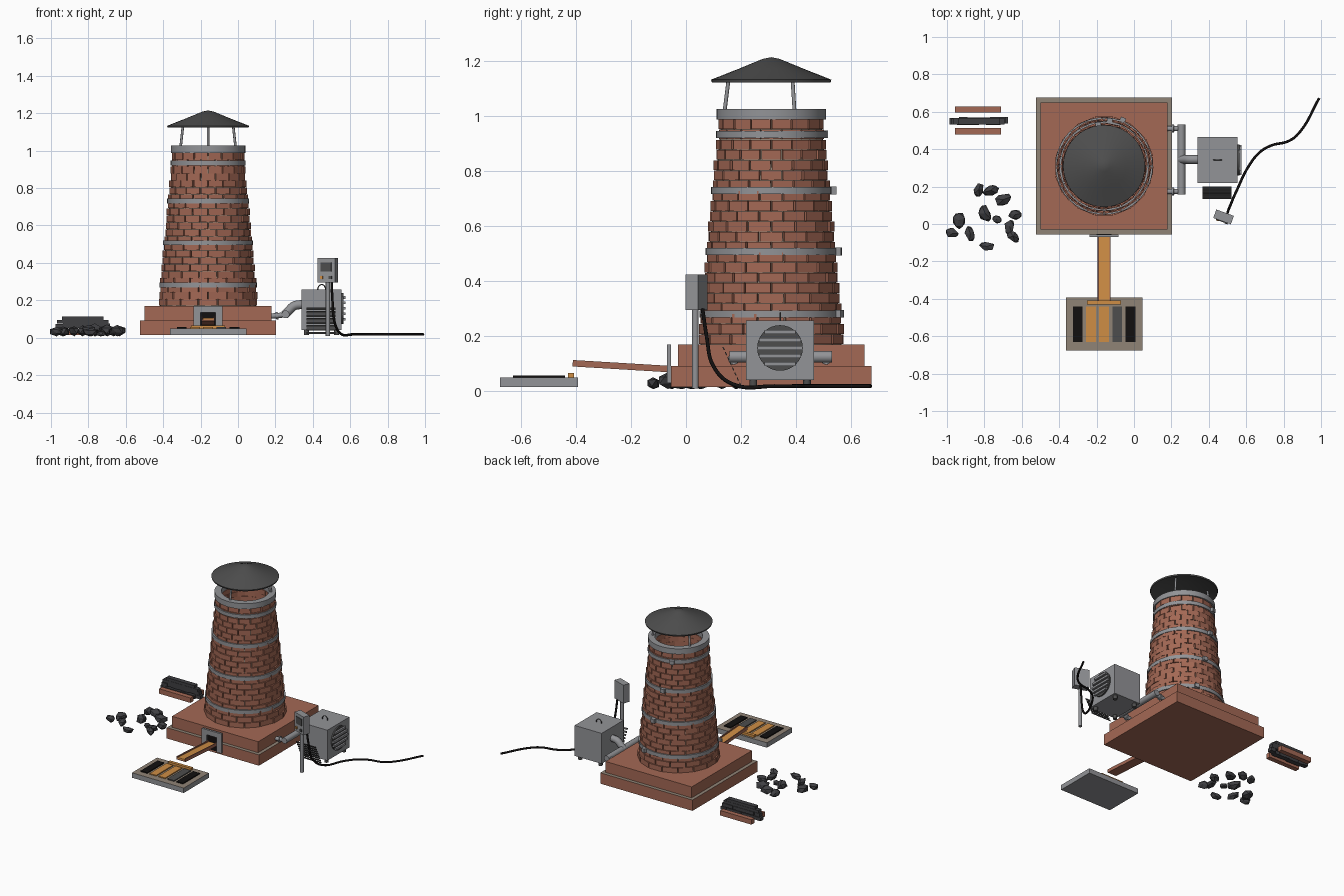
import bpy, bmesh, math, random
from math import sin, cos, pi, radians
from mathutils import Vector, Matrix

if "Cube" in bpy.data.objects:
    bpy.data.objects.remove(bpy.data.objects["Cube"])
random.seed(4)
CX, CY = -0.16, 0.31          # tower axis


def material(name, r, g, b):
    m = bpy.data.materials.new(name)
    m.use_nodes = True
    m.diffuse_color = (r, g, b, 1)
    m.node_tree.nodes["Principled BSDF"].inputs["Base Color"].default_value = (r, g, b, 1)
    return m


brick = material("brick red", 0.37, 0.14, 0.09)
mortar = material("mortar tan", 0.28, 0.23, 0.18)
steel = material("steel grey", 0.29, 0.295, 0.31)
dark = material("dark iron", 0.075, 0.075, 0.075)
coal = material("coal black", 0.05, 0.05, 0.055)
soot = material("soot black", 0.006, 0.005, 0.005)
molten = material("molten orange", 0.62, 0.27, 0.06)


def finish(bm, name, mats, smooth=False):
    bmesh.ops.recalc_face_normals(bm, faces=bm.faces)
    me = bpy.data.meshes.new(name)
    bm.to_mesh(me)
    bm.free()
    ob = bpy.data.objects.new(name, me)
    bpy.context.collection.objects.link(ob)
    for m in mats if isinstance(mats, list) else [mats]:
        me.materials.append(m)
    if smooth:
        bpy.ops.object.select_all(action='DESELECT')
        ob.select_set(True)
        bpy.context.view_layer.objects.active = ob
        bpy.ops.object.shade_smooth_by_angle(angle=radians(40))
    return ob


def add_box(bm, centre, size, rot=Matrix()):
    mat = Matrix.Translation(centre) @ rot @ Matrix.Diagonal((*size, 1))
    return bmesh.ops.create_cube(bm, size=1, matrix=mat)["verts"]


def box(name, centre, size, mat, rot=Matrix()):
    bm = bmesh.new()
    add_box(bm, centre, size, rot)
    return finish(bm, name, mat)


def span(name, lo, hi, mat):
    """Box between two corners."""
    lo, hi = Vector(lo), Vector(hi)
    return box(name, (lo + hi) / 2, hi - lo, mat)


def rod(name, a, b, r, mat, segs=16):
    a, b = Vector(a), Vector(b)
    bm = bmesh.new()
    rot = (b - a).to_track_quat('Z', 'Y').to_matrix().to_4x4()
    bmesh.ops.create_cone(bm, cap_ends=True, segments=segs, radius1=r, radius2=r,
                          depth=(b - a).length, matrix=Matrix.Translation((a + b) / 2) @ rot)
    return finish(bm, name, mat, True)


def lathe(name, profile, mat, segs=40):
    """Spin a radius/height profile round the tower axis."""
    bm = bmesh.new()
    vs = [bm.verts.new((CX + r, CY, z)) for r, z in profile]
    es = [bm.edges.new(p) for p in zip(vs, vs[1:])]
    bmesh.ops.spin(bm, geom=vs + es, cent=(CX, CY, 0), axis=(0, 0, 1), angle=2 * pi, steps=segs)
    bmesh.ops.remove_doubles(bm, verts=bm.verts, dist=0.0002)
    return finish(bm, name, mat, True)


def tube(name, points, r, mat):
    cu = bpy.data.curves.new(name, 'CURVE')
    cu.dimensions = '3D'
    cu.bevel_depth, cu.bevel_resolution, cu.resolution_u = r, 2, 6
    cu.use_fill_caps = True
    sp = cu.splines.new('BEZIER')
    sp.bezier_points.add(len(points) - 1)
    for bp, p in zip(sp.bezier_points, points):
        bp.co = p
        bp.handle_left_type = bp.handle_right_type = 'AUTO'
    cu.materials.append(mat)
    ob = bpy.data.objects.new(name, cu)
    bpy.context.collection.objects.link(ob)


def tower_r(z):
    return 0.266 - (z - 0.17) * 0.092


# Stepped plinth, mortar on the ledge
low = span("plinth_lower", (CX - .364, CY - .365, .015), (CX + .364, CY + .365, .092), [brick, mortar])
for p in low.data.polygons:
    p.material_index = int(p.normal.z > 0.5)
span("plinth_upper", (CX - .34, CY - .34, .092), (CX + .34, CY + .34, .17), brick)

# Tapered brick stack over a mortar core
COURSES, PER = 22, 16
step = (0.99 - 0.17) / COURSES
bm = bmesh.new()
for c in range(COURSES):
    z = 0.17 + (c + 0.5) * step
    for i in range(PER):
        a = (i + 0.5 * (c % 2)) * 2 * pi / PER
        r = tower_r(z) - random.uniform(0, 0.006)
        width = 2 * pi * (r - 0.004) / PER - 0.004
        add_box(bm, (CX + (r - .02) * cos(a), CY + (r - .02) * sin(a), z),
                (0.04, width, step - 0.002), Matrix.Rotation(a, 4, 'Z'))
finish(bm, "stack_bricks", brick)
lathe("mortar_core", [(tower_r(.17) - .009, .165), (tower_r(.99) - .009, .99), (.16, .99)], mortar)
lathe("stack_lining", [(.16, 1.0), (.2, .3), (0, .3)], soot)

# Steel bands with clamps stepping round the stack
for z, deg in ((.281, 68), (.508, 83), (.73, 98), (.934, 113)):
    r, a = tower_r(z) + .005, radians(deg)
    lathe("stack_band", [(r - .02, z - .013), (r, z - .013), (r, z + .013), (r - .02, z + .013)], steel)
    box("band_clamp", (CX + (r + .006) * cos(a), CY + (r + .006) * sin(a), z),
        (.024, .03, .028), steel, Matrix.Rotation(a, 4, 'Z'))
lathe("top_collar", [(.155, .988), (.199, .988), (.199, 1.027), (.155, 1.027), (.155, .988)], steel)

# Rain cap on three struts
for deg in (-90, 30, 150):
    u = Vector((cos(radians(deg)), sin(radians(deg)), 0))
    base = Vector((CX, CY, 0))
    rod("cap_strut", base + u * .172 + Vector((0, 0, 1.0)), base + u * .153 + Vector((0, 0, 1.15)), .007, steel, 10)
lathe("rain_cap", [(0, 1.195), (.216, 1.123), (.219, 1.133), (.12, 1.172), (.03, 1.209), (0, 1.215)], dark)

# Tap hole frame
for x in (-.219, -.101):
    span("tap_frame_side", (x - .019, -.07, .03), (x + .019, -.055, .17), steel)
span("tap_frame_top", (-.2, -.07, .134), (-.12, -.055, .17), steel)
span("tap_opening", (-.2, -.06, .03), (-.12, -.054, .134), soot)

# Sloped trough with molten metal
tilt = Matrix.Rotation(math.atan2(-.021, .35), 4, 'X')
box("trough_floor", (CX, -.235, .083), (.07, .355, .008), brick, tilt)
box("trough_metal", (CX, -.235, .091), (.056, .355, .008), molten, tilt)
for s in (-1, 1):
    box("trough_wall", (CX + s * .032, -.235, .091), (.007, .355, .023), brick, tilt)

# Casting tray with five moulds
tray = span("casting_tray", (-.364, -.676, .015), (.045, -.393, .05), [steel, mortar])
for p in tray.data.polygons:
    p.material_index = int(p.normal.z > 0.5)
for i, m in enumerate((soot, molten, molten, dark, soot)):
    x = CX + (i - 2) * .0705
    span("mould", (x - .026, -.63, .049), (x + .026, -.44, .057), m)
span("tray_runner", (-.25, -.43, .049), (-.07, -.408, .066), molten)

# Blower housing with feet, handle and round grille
span("blower_housing", (.34, .218, .04), (.553, .466, .257), steel)
for x in (.366, .527):
    for y in (.245, .44):
        rod("blower_foot", (x, y, .014), (x, y, .045), .014, dark, 12)
tube("blower_handle", [(.447 + .021 * cos(t * pi / 6), .343, .257 + .027 * sin(t * pi / 6)) for t in range(7)], .003, dark)
rod("grille_disc", (.55, .342, .157), (.563, .342, .157), .083, dark, 32)
for i in range(-2, 3):
    dz = i * .029
    half = math.sqrt(.081 ** 2 - dz ** 2)
    span("grille_bar", (.56, .342 - half, .15 + dz), (.575, .342 + half, .164 + dz), steel)

# Leaning louvre slats in front of the blower
for i in range(8):
    t = i / 7
    box("louvre_slat", (.443, .137 + .06 * t, .155 - .13 * t), (.155, .004, .012), dark, Matrix.Rotation(radians(25), 4, 'X'))

# Air pipe, manifold and nozzles
tube("air_elbow", [(.345, .345, .178), (.3, .345, .17), (.272, .345, .145), (.25, .345, .122)], .024, steel)
rod("air_manifold", (.254, .158, .125), (.254, .532, .125), .021, steel)
for y in (.174, .51):
    rod("air_nozzle", (.17, y, .115), (.25, y, .122), .014, steel, 12)
    rod("nozzle_flange", (.203, y, .117), (.214, y, .118), .021, steel, 12)

# Control box on a post
turn = Matrix.Rotation(radians(-20), 4, 'Z')
hub = Vector((.479, .038, .36))


def on_box(name, offset, size, mat):
    box(name, hub + turn @ Vector(offset), size, mat, turn)


rod("control_post", (.481, .034, .01), (.481, .034, .3), .012, steel, 12)
on_box("control_box", (0, 0, 0), (.1, .048, .13), steel)
on_box("control_screen", (0, -.025, .018), (.062, .006, .05), dark)
on_box("button_orange", (-.025, -.026, -.038), (.016, .01, .016), molten)
on_box("button_dark", (.025, -.026, -.038), (.016, .01, .016), dark)

# Power cable to the ground and away
tube("power_cable", [(.5, .06, .3), (.505, .075, .2), (.515, .1, .09), (.545, .17, .025), (.62, .32, .018),
                     (.68, .39, .018), (.735, .42, .018), (.83, .445, .018), (.885, .49, .018), (.99, .673, .018)], .007, soot)

# Stacked dark bars between two brick-coloured rails
for y in (.495, .612):
    span("stack_rail", (-.957, y - .017, .015), (-.71, y + .017, .05), brick)
for z, length, count in ((.035, .31, 8), (.062, .29, 7), (.085, .265, 1), (.105, .215, 1)):
    bm = bmesh.new()
    for i in range(count):
        seg = length / count
        wob = random.uniform(-.005, .005) if count > 1 else 0
        add_box(bm, (-.83 + (i + .5) * seg - length / 2, .55 + wob, z + wob * .5), (seg * 1.04, .034, .024 if count > 1 else .019))
    finish(bm, "dark_bar", coal)

# Scattered coal lumps
LUMPS = [(-.83, .185), (-.765, .18), (-.7, .13), (-.795, .055), (-.935, .02), (-.97, -.05), (-.875, -.052),
         (-.735, .025), (-.635, .05), (-.665, -.015), (-.645, -.065), (-.785, -.12)]
for i, (x, y) in enumerate(LUMPS):
    bm = bmesh.new()
    bmesh.ops.create_icosphere(bm, subdivisions=1, radius=1)
    for v in bm.verts:
        v.co *= random.uniform(.75, 1.2)
    size = .026 if i == 7 else random.uniform(.034, .044)
    lump = Matrix.Rotation(random.uniform(0, pi), 4, 'Z') @ Matrix.Diagonal((size * 1.15, size * .8, size * .75, 1))
    bm.transform(lump)
    low_z = min(v.co.z for v in bm.verts)
    bm.transform(Matrix.Translation((x, y, .007 - low_z)))
    finish(bm, "coal_lump", coal)
